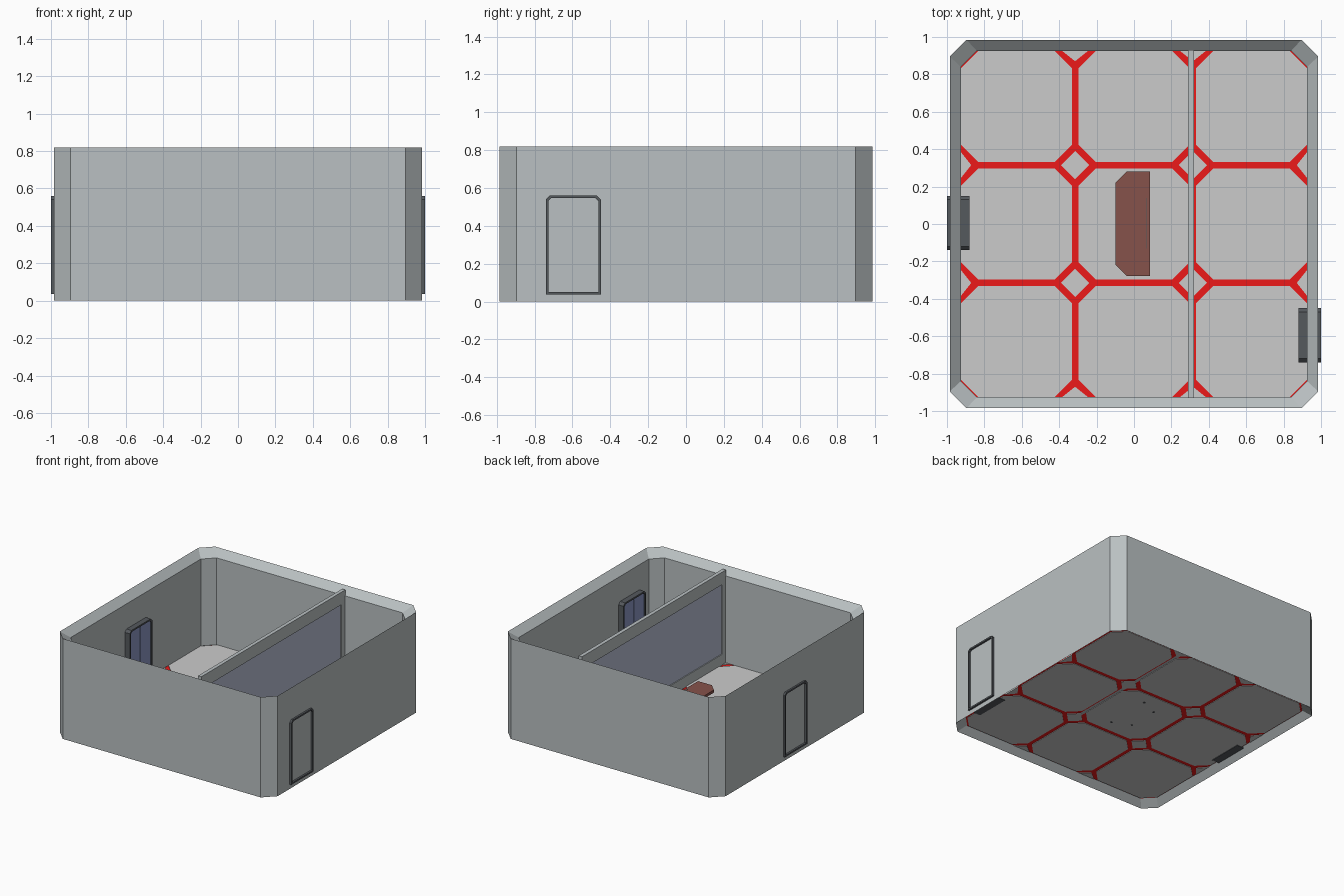
import bpy, bmesh
from mathutils import Vector

if "Cube" in bpy.data.objects:
    bpy.data.objects.remove(bpy.data.objects["Cube"])


def material(name, rgb):
    m = bpy.data.materials.new(name)
    m.diffuse_color = (*rgb, 1)
    m.use_nodes = True
    m.node_tree.nodes["Principled BSDF"].inputs["Base Color"].default_value = m.diffuse_color
    return m


WALL = material("wall_grey", (0.49, 0.53, 0.54))
RED = material("red", (0.85, 0.01, 0.01))
DARK = material("dark_metal", (0.09, 0.10, 0.11))
BLUE = material("door_blue", (0.26, 0.31, 0.55))
GLASS = material("glass", (0.48, 0.52, 0.66))
BROWN = material("brown", (0.24, 0.085, 0.07))


def finish(name, bm, mat=None):
    bmesh.ops.recalc_face_normals(bm, faces=bm.faces)
    me = bpy.data.meshes.new(name)
    bm.to_mesh(me)
    bm.free()
    ob = bpy.data.objects.new(name, me)
    bpy.context.collection.objects.link(ob)
    if mat:
        me.materials.append(mat)
    return ob


def octagon(h, c, cx=0, cy=0):
    a = h - c
    pts = [(h, -a), (h, a), (a, h), (-a, h), (-h, a), (-h, -a), (-a, -h), (a, -h)]
    return [(cx + x, cy + y) for x, y in pts]


def loft(name, loops, mat=None, cyclic=False):
    """Skin a list of equal-length 3D loops; cap the ends, or join them in a ring."""
    bm = bmesh.new()
    rings = [[bm.verts.new(p) for p in loop] for loop in loops]
    pairs = list(zip(rings, rings[1:])) + ([(rings[-1], rings[0])] if cyclic else [])
    n = len(loops[0])
    for r, s in pairs:
        for i in range(n):
            j = (i + 1) % n
            bm.faces.new((r[i], r[j], s[j], s[i]))
    if not cyclic:
        bm.faces.new(rings[0])
        bm.faces.new(rings[-1])
    return finish(name, bm, mat)


def prism(name, pts, z0, z1, mat=None):
    return loft(name, [[(x, y, z) for x, y in pts] for z in (z0, z1)], mat)


def box(name, x0, x1, y0, y1, z0, z1, mat=None):
    return prism(name, [(x0, y0), (x1, y0), (x1, y1), (x0, y1)], z0, z1, mat)


# Outer walls: one ring with rims bevelled towards the inside
rings = [(0.985, 0.09, 0.0), (0.985, 0.09, 0.82), (0.925, 0.085, 0.765), (0.925, 0.085, 0.055)]
loft("outer_walls", [[(x, y, z) for x, y in octagon(h, c)] for h, c, z in rings], WALL, True)

# Floor: red underlay with chamfered tiles and diamonds at the joints
prism("floor_underlay", octagon(0.93, 0.085), 0.045, 0.051, RED)
for ix in (-1, 0, 1):
    for iy in (-1, 0, 1):
        prism("floor_tile", octagon(0.296, 0.09, ix * 0.63 - 0.002 * ix, iy * 0.628), 0.041, 0.056)


def clamp(v):
    return max(-0.93, min(0.93, v))


grid = (-0.945, -0.315, 0.315, 0.945)
for gx in grid:
    for gy in grid:
        if abs(gx) > 0.9 and abs(gy) > 0.9:
            continue
        d = 0.075
        pts = [(gx + d, gy), (gx, gy + d), (gx - d, gy), (gx, gy - d)]
        prism("floor_diamond", [(clamp(x), clamp(y)) for x, y in pts], 0.041, 0.056)


# Partition wall with an observation window
def rect_yz(x, y, z0, z1):
    return [(x, -y, z0), (x, y, z0), (x, y, z1), (x, -y, z1)]


outer, inner = (0.93, 0.045, 0.812), (0.88, 0.14, 0.71)
loft("partition_wall", [rect_yz(0.29, *outer), rect_yz(0.32, *outer),
                        rect_yz(0.32, *inner), rect_yz(0.29, *inner)], WALL, True)
box("window_glass", 0.297, 0.313, -0.88, 0.88, 0.14, 0.71, GLASS)


# Doors: frame passing through the wall, blue panels on the inside
def door_loop(x, cy, w, z0, z1, c):
    prof = [(-w, z0), (w, z0), (w, z1 - c), (w - c, z1), (-w + c, z1), (-w, z1 - c)]
    return [(x, cy + y, z) for y, z in prof]


for side, cy in ((-1, 0.005), (1, -0.595)):
    big, small = (0.145, 0.037, 0.56, 0.02), (0.132, 0.05, 0.547, 0.016)
    loft("door_frame", [door_loop(side * 1.0, cy, *big), door_loop(side * 0.88, cy, *big),
                        door_loop(side * 0.88, cy, *small), door_loop(side * 1.0, cy, *small)],
         DARK, True)
    xs = sorted((side * 0.888, side * 0.93))
    for s in (-1, 1):
        ys = sorted((cy + s * 0.002, cy + s * 0.132))
        box("door_panel", *xs, *ys, 0.045, 0.545, BLUE)
    xs = sorted((side * 0.891, side * 0.93))
    box("door_seam", *xs, cy - 0.003, cy + 0.003, 0.045, 0.545, DARK)

# Table with two cut corners and slim splayed legs
top = [(0.085, -0.277), (0.085, 0.28), (-0.04, 0.28), (-0.1, 0.22), (-0.1, -0.217), (-0.04, -0.277)]
prism("table_top", top, 0.185, 0.207, BROWN)
box("table_slot", 0.063, 0.067, -0.13, 0.14, 0.205, 0.208, DARK)
for s in (-1, 1):
    for foot, head in (((0.06, 0.19), (0.062, 0.23)), ((-0.085, 0.125), (-0.07, 0.16))):
        loops = []
        for (x, y), z, r in ((foot, 0.036, 0.006), (head, 0.187, 0.009)):
            loops.append([(x + r * a, s * y + r * b, z) for a, b in ((-1, -1), (1, -1), (1, 1), (-1, 1))])
        loft("table_leg", loops, DARK)
